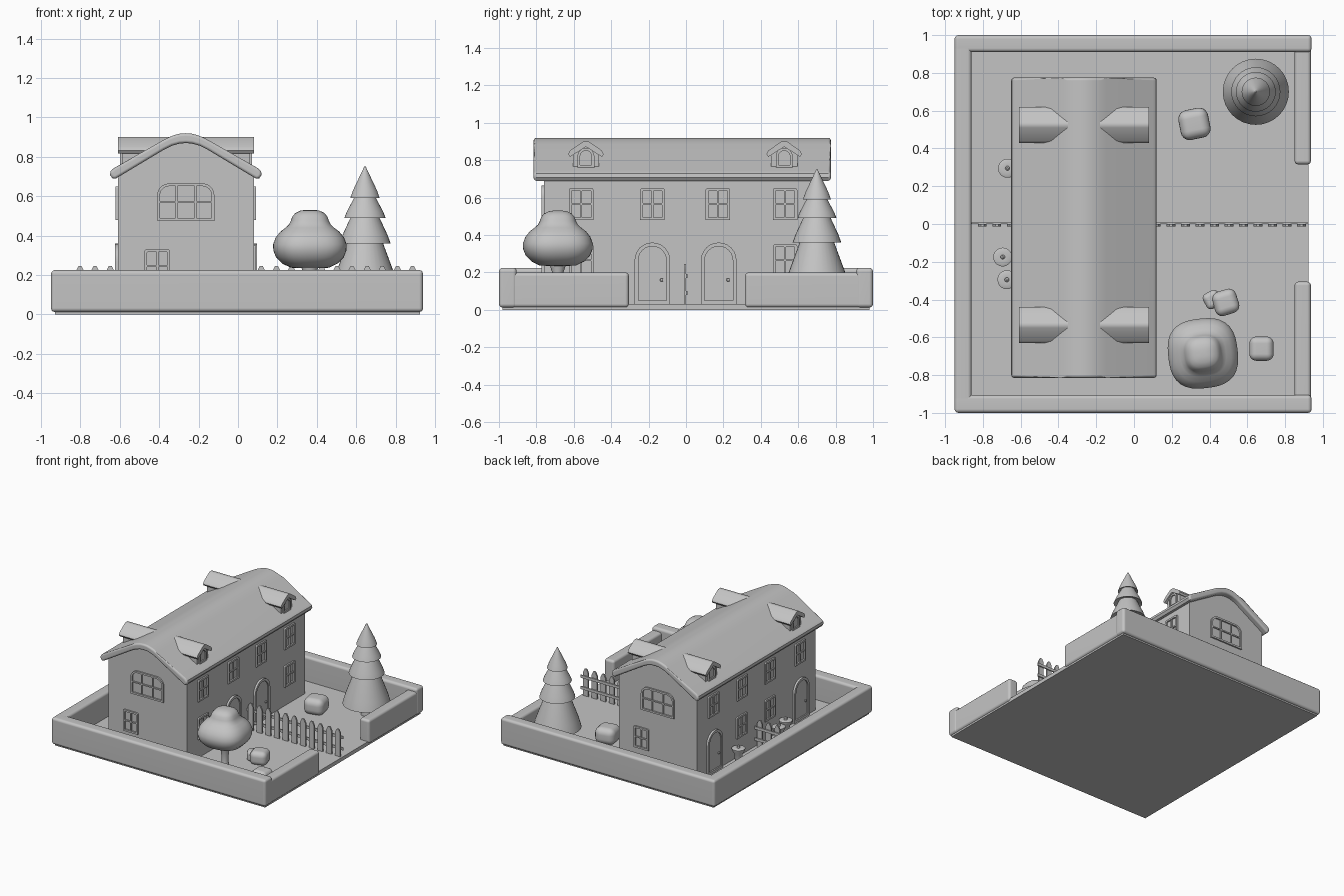
import bpy, bmesh, math
from mathutils import Matrix, Vector

cube = bpy.data.objects.get("Cube")
if cube:
    bpy.data.objects.remove(cube, do_unlink=True)

GREY = (0.55, 0.55, 0.55, 1)
mat = bpy.data.materials.new("plain grey")
mat.use_nodes = True
mat.diffuse_color = GREY
mat.node_tree.nodes["Principled BSDF"].inputs["Base Color"].default_value = GREY

MID, HALF = -0.265, 0.345        # house centre line and half width
FRONT, BACK = -0.76, 0.73        # house end walls
FLOOR = 0.03


def finish(name, bm, matrix=Matrix(), angle=35, weighted=False):
    bmesh.ops.recalc_face_normals(bm, faces=bm.faces[:])
    mesh = bpy.data.meshes.new(name)
    bm.to_mesh(mesh)
    bm.free()
    mesh.materials.append(mat)
    ob = bpy.data.objects.new(name, mesh)
    bpy.context.collection.objects.link(ob)
    ob.matrix_world = matrix
    bpy.ops.object.select_all(action='DESELECT')
    ob.select_set(True)
    bpy.context.view_layer.objects.active = ob
    bpy.ops.object.shade_smooth_by_angle(angle=math.radians(angle))
    if weighted:
        ob.modifiers.new("even shading", 'WEIGHTED_NORMAL').keep_sharp = True
    return ob


def box(name, lo, hi, bevel=0.0, turn=0.0, segments=3):
    lo, hi = Vector(lo), Vector(hi)
    bm = bmesh.new()
    bmesh.ops.create_cube(bm, size=1)
    bmesh.ops.scale(bm, vec=hi - lo, verts=bm.verts)
    if bevel:
        bmesh.ops.bevel(bm, geom=bm.edges[:], offset=bevel, segments=segments,
                        profile=0.5, affect='EDGES')
    place = Matrix.Translation((lo + hi) / 2) @ Matrix.Rotation(turn, 4, 'Z')
    return finish(name, bm, place, weighted=True)


def prism(name, outline, depth, matrix=Matrix(), bevel=0.0):
    """Outline in local x/z, pushed from y=0 out to y=-depth."""
    bm = bmesh.new()
    face = bm.faces.new([bm.verts.new((x, 0, z)) for x, z in outline])
    out = bmesh.ops.extrude_face_region(bm, geom=[face])["geom"]
    for v in out:
        if isinstance(v, bmesh.types.BMVert):
            v.co.y = -depth
    if bevel:
        caps = [e for e in bm.edges if abs(e.verts[0].co.y - e.verts[1].co.y) < 1e-6]
        bmesh.ops.bevel(bm, geom=caps, offset=bevel, segments=3, profile=0.5, affect='EDGES')
    return finish(name, bm, matrix, weighted=True)


def arch(w, h, r, lift=0.0):
    """Rectangle standing on z=lift with its two top corners rounded."""
    pts = [(-w / 2, lift), (w / 2, lift)]
    for cx, start in ((w / 2 - r, 0), (r - w / 2, 90)):
        for i in range(7):
            a = math.radians(start + 15 * i)
            pts.append((cx + r * math.cos(a), lift + h - r + r * math.sin(a)))
    return pts


def ring(name, w, h, r, t, depth, matrix):
    """Raised border of width t around an arch."""
    bm = bmesh.new()
    inner = arch(w - 2 * t, h - 2 * t, max(r - t, 0.002), t)
    loops = [[bm.verts.new((x, y, z)) for x, z in pts]
             for pts, y in ((arch(w, h, r), 0), (arch(w, h, r), -depth), (inner, -depth), (inner, 0))]
    n = len(inner)
    for a, b in zip(loops, loops[1:] + loops[:1]):
        for i in range(n):
            j = (i + 1) % n
            bm.faces.new((a[i], a[j], b[j], b[i]))
    finish(name, bm, matrix)


def lathe(name, profile, at, steps=32, square=0.0, angle=35):
    bm = bmesh.new()
    rows = []
    for r, z in profile:
        row = []
        for i in range(steps):
            a = math.tau * i / steps
            k = r * (1 + square * math.cos(4 * (a - 0.9)))
            row.append(bm.verts.new((k * math.cos(a), k * math.sin(a), z)))
        rows.append(row)
    for a, b in zip(rows, rows[1:]):
        for i in range(steps):
            j = (i + 1) % steps
            bm.faces.new((a[i], a[j], b[j], b[i]))
    bm.faces.new(rows[0])
    bm.faces.new(rows[-1])
    finish(name, bm, Matrix.Translation((at[0], at[1], 0)), angle)


def wall_spot(wall, along, z):
    """Frame of reference on a house wall, local -y pointing outwards."""
    pos, deg = {"front": ((along, FRONT, z), 0), "back": ((along, BACK, z), 180),
                "right": ((MID + HALF, along, z), 90),
                "left": ((MID - HALF, along, z), -90)}[wall]
    return Matrix.Translation(pos) @ Matrix.Rotation(math.radians(deg), 4, 'Z')


def window(wall, along, z, w=0.13, h=0.17, r=0.01, bars=1):
    m = wall_spot(wall, along, z)
    ring(wall + "_window_frame", w, h, r, 0.014, 0.012, m)
    for i in range(bars):
        x = w * ((i + 1) / (bars + 1) - 0.5)
        prism(wall + "_window_bar", [(x - .005, .01), (x + .005, .01),
              (x + .005, h - .01), (x - .005, h - .01)], 0.009, m)
    prism(wall + "_window_crossbar", [(-w / 2 + .01, h / 2 - .005), (w / 2 - .01, h / 2 - .005),
          (w / 2 - .01, h / 2 + .005), (.01 - w / 2, h / 2 + .005)], 0.009, m)


def door(wall, along):
    m = wall_spot(wall, along, FLOOR)
    ring(wall + "_door_frame", 0.19, 0.33, 0.095, 0.02, 0.016, m)
    prism(wall + "_door_panel", arch(0.15, 0.31, 0.075), 0.006, m)
    knob = m @ Vector((0.05, -0.01, 0.13))
    box(wall + "_door_knob", knob - Vector((.008,) * 3), knob + Vector((.008,) * 3), 0.004)


# Plot and garden wall
box("ground", (-0.93, -0.98, 0), (0.925, 0.98, FLOOR))
box("front_garden_wall", (-0.95, -1, 0.012), (0.94, -0.905, 0.225), 0.02)
box("back_garden_wall", (-0.95, 0.91, 0.012), (0.94, 1, 0.225), 0.02)
box("left_garden_wall", (-0.95, -0.99, 0.012), (-0.86, 0.99, 0.225), 0.02)
box("gate_wall_front", (0.85, -0.985, 0.012), (0.937, -0.305, 0.2), 0.02)
box("gate_wall_back", (0.85, 0.315, 0.012), (0.937, 0.985, 0.2), 0.02)


def mirrored(half):
    """Right half of an outline, listed from the bottom or top centre outwards."""
    return half + [(-x, z) for x, z in reversed(half) if x > 0]


# House body and curved roof
body = mirrored([(HALF, 0.01), (HALF, 0.72), (0.11, 0.86), (0.05, 0.885)])
prism("house_body", body, BACK - FRONT, Matrix.Translation((MID, BACK, 0)))
outer = [(0, .92), (.03, .918), (.06, .91), (.09, .898), (.12, .882), (.365, .743),
         (.382, .728), (.385, .708), (.372, .69), (.355, .69)]
under = [(.11, .837), (.07, .857), (.03, .868), (0, .87)]
right = outer + under
roof = right + [(-x, z) for x, z in reversed(right) if x > 0]
prism("roof", roof, 1.59, Matrix.Translation((MID, 0.775, 0)), 0.015)

# Dormers
for side, deg in ((1, 90), (-1, -90)):
    for y in (-0.535, 0.525):
        m = Matrix.Translation((MID + side * 0.06, y, 0)) @ Matrix.Rotation(math.radians(deg), 4, 'Z')
        prism("dormer_body", [(-.07, .74), (.07, .74), (.07, .845), (0, .885), (-.07, .845)], 0.265, m)
        prism("dormer_roof", [(-.095, .832), (-.085, .818), (0, .872), (.085, .818),
                              (.095, .832), (.085, .852), (.015, .9), (-.015, .9), (-.085, .852)],
              0.285, m)
        ring("dormer_window", 0.09, 0.105, 0.045, 0.014, 0.01,
             m @ Matrix.Translation((0, -0.265, 0.76)))

# Windows and doors
for wall in ("right", "left"):
    for y in (-0.56, -0.18, 0.17, 0.53):
        window(wall, y, 0.48)
for y in (-0.56, 0.53):
    window("right", y, 0.18)
    door("left", y - 0.01)
for y in (-0.18, 0.175):
    door("right", y)
    window("left", y, 0.18)
for wall, x in (("front", -0.41), ("back", -0.12)):
    window(wall, MID, 0.475, 0.29, 0.19, 0.06, 2)
    window(wall, x, 0.16)

# Picket fence on both sides of the house
for i in range(23):
    x = -0.803 + i * 0.0768
    if MID - HALF < x + 0.02 and x - 0.02 < MID + HALF:
        continue
    prism("fence_picket", [(-.023, 0), (.023, 0), (.023, .185), (.008, .215), (-.008, .215), (-.023, .185)],
          0.012, Matrix.Translation((x, 0, FLOOR)))
for a, b in ((-0.87, MID - HALF), (MID + HALF, 0.925)):
    for z in (0.08, 0.17):
        box("fence_rail", (a, 0, z), (b, 0.009, z + 0.022))

# Tiered conifer
pine = (0.645, 0.7)
lathe("conifer_trunk", [(0.045, 0.005), (0.035, 0.15)], pine, 16)
tiers = [(.12, .175, .38, .085), (.36, .13, .52, .06), (.49, .105, .62, .04), (.59, .075, .75, .004)]
for low, wide, top, narrow in tiers:
    lathe("conifer_tier", [(wide * 0.6, low + 0.015), (wide, low), (wide * 0.8 + narrow * 0.2, low + (top - low) * 0.25),
                           (narrow, top)], pine, 32)

# Round garden tree
tree = (0.365, -0.685)
lathe("tree_trunk", [(.05, .02), (.033, .05), (.025, .12), (.03, .2), (.05, .26)], tree, 16)
lathe("tree_crown", [(.05, .235), (.1, .237), (.145, .258), (.178, .29), (.192, .325), (.193, .355),
                     (.18, .39), (.155, .42), (.128, .44), (.11, .456), (.1, .475), (.092, .497),
                     (.076, .515), (.05, .527), (.02, .531)], tree, 40, 0.045, 60)

# Shrubs
for x, y, r, h, turn in ((.32, .53, .08, .12, .2), (.485, -.415, .066, .1, .3),
                         (.415, -.4, .045, .075, .5), (.675, -.66, .064, .09, 0)):
    box("shrub", (x - r, y - r, FLOOR - 0.01), (x + r, y + r, FLOOR + h), min(r * 0.6, h * 0.4), turn, 5)

# Flower pots along the left wall
for x, y in ((-0.67, 0.295), (-0.695, -0.175), (-0.673, -0.295)):
    lathe("flower_pot", [(.025, .02), (.03, .1), (.048, .13), (.05, .145), (.04, .15),
                         (.012, .148), (.012, .165), (.005, .17)], (x, y), 20)
